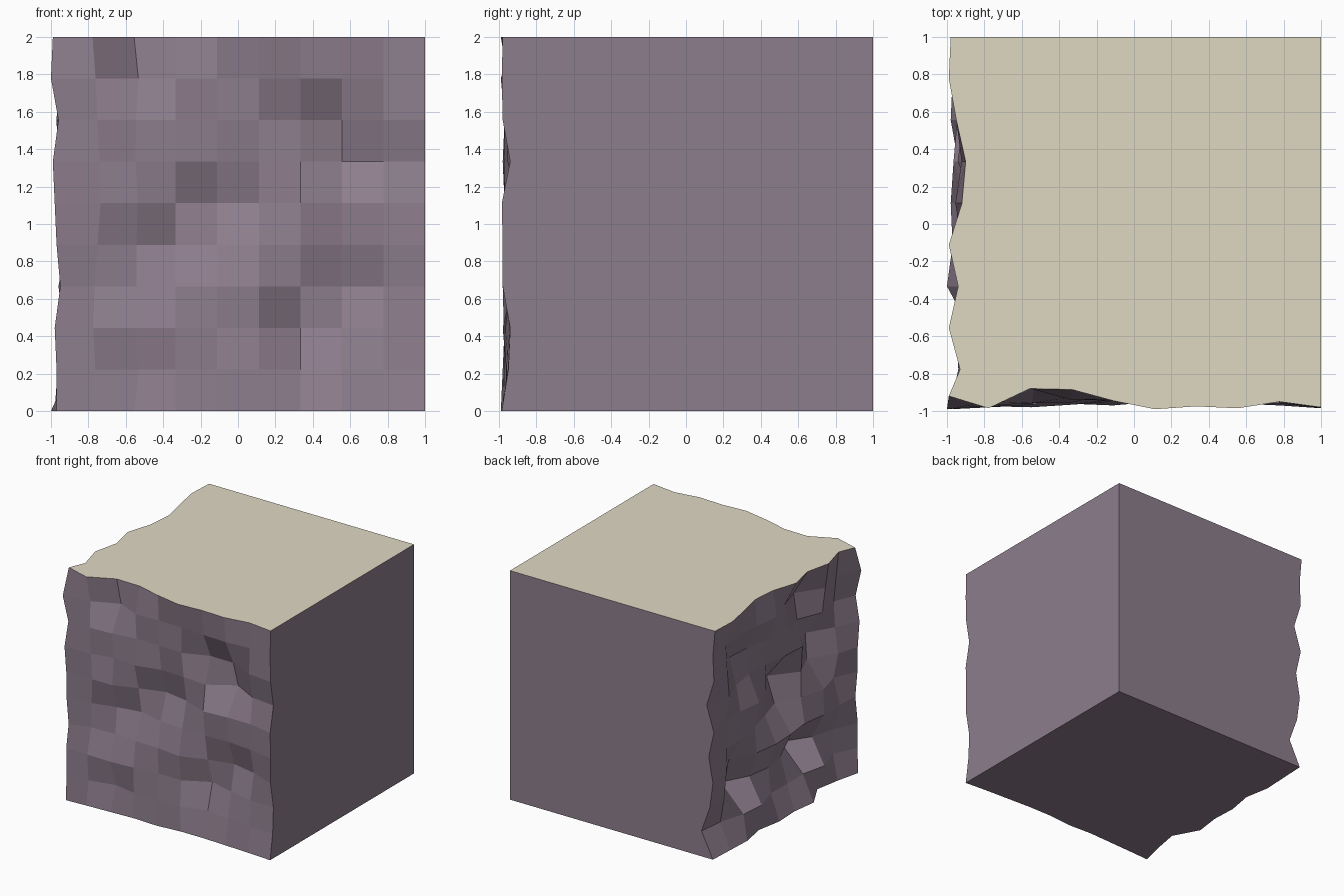
import bpy, bmesh, math, random

if "Cube" in bpy.data.objects:
    bpy.data.objects.remove(bpy.data.objects["Cube"])

random.seed(11)
N = 9                      # cells per side
STEP = 2 / N


def material(name, rgb):
    m = bpy.data.materials.new(name)
    m.diffuse_color = (*rgb, 1)
    m.use_nodes = True
    m.node_tree.nodes["Principled BSDF"].inputs["Base Color"].default_value = m.diffuse_color
    return m


purple = material("purple_grey_rock", (0.27, 0.208, 0.268))
tan = material("pale_sand_top", (0.74, 0.69, 0.54))

# Inward depth along the outer edges of the two rough walls.
# Front wall: column 0 is the right edge, column 9 the rough corner.
# Left wall: column 0 is the rough corner, column 9 the back edge.
# Side profiles run from the bottom up; pits are (across, height, depth).
front = dict(
    top=[.02, .05, .015, .025, .01, .055, .115, .12, .015, .08],
    bottom=[.015, .03, .04, .05, .05, .03, .04, .03, .02, .01],
    right=[.015, .05, .06, .02, .02, .015, .06, .02, .015, .02],
    corner=[.01, .02, .03, .02, .02, .03, .02, .03, .01, .08],
    base=.02, noise=.06, width=.035,
    pits=[(.56, 1.33, .13), (.4, 1.56, .10), (-.33, .9, .12), (0, 1.1, .12),
          (.56, .69, .13), (.33, .42, .09), (-.56, 1.78, .07)])
left = dict(
    top=[.03, .07, .01, .06, .01, .08, .10, .05, .01, .02],
    bottom=[.01, .08, .12, 0, .03, .02, .06, .02, .03, .04],
    back=[.04, .15, .07, .04, .08, .03, .10, .03, .04, .02],
    corner=[.03, .03, .02, .05, .03, .02, .01, .04, 0, .01],
    base=.03, noise=.10, width=.03,
    pits=[(-.11, 1.0, .27), (.56, .55, .25), (-.56, 1.25, .22),
          (-.33, .42, .24), (-.25, 1.75, .15), (.5, 1.6, .12),
          (.2, 1.45, .12)])


def depth(wall, u, z):
    """Random roughness plus rounded hollows."""
    d = wall["base"] + random.uniform(0, wall["noise"])
    for pu, pz, amount in wall["pits"]:
        d += amount * math.exp(-((u - pu) ** 2 + (z - pz) ** 2) / wall["width"])
    return d


bm = bmesh.new()
cols = [[] for _ in range(2 * N + 1)]

# Front wall, running from the right edge to the rough corner
for c in range(N + 1):
    for r in range(N + 1):
        x, z = 1 - c * STEP, r * STEP
        if r == N:
            d = front["top"][c]
        elif r == 0:
            d = front["bottom"][c]
        elif c == 0:
            d = front["right"][r]
        elif c == N:
            d = front["corner"][r]
        else:
            d = depth(front, x, z)
        if c == N:
            x += left["corner"][r]
        elif c >= N - 2 and 0 < r < N:      # the corner wear spreads sideways
            x += random.uniform(0, .03 * (c - N + 3))
        cols[c].append(bm.verts.new((x, -1 + d, z)))

# Left wall, running from the rough corner to the back edge
for c in range(1, N + 1):
    for r in range(N + 1):
        y, z = -1 + c * STEP, r * STEP
        if r == N:
            d = left["top"][c]
        elif r == 0:
            d = left["bottom"][c]
        elif c == N:
            d = left["back"][r]
        else:
            d = depth(left, y, z)
        cols[N + c].append(bm.verts.new((-1 + d, y, z)))

for a, b in zip(cols, cols[1:]):
    for r in range(N):
        bm.faces.new((a[r], a[r + 1], b[r + 1], b[r]))

# Flat sides close the block
low, high = [bm.verts.new((1, 1, z)) for z in (0, 2)]
bm.faces.new(cols[0] + [high, low])
bm.faces.new(cols[-1] + [high, low])
bm.faces.new([c[0] for c in cols] + [low])
top = bm.faces.new([c[-1] for c in cols] + [high])
top.material_index = 1
bmesh.ops.recalc_face_normals(bm, faces=bm.faces[:])

mesh = bpy.data.meshes.new("cliff_corner_block")
bm.to_mesh(mesh)
bm.free()
mesh.materials.append(purple)
mesh.materials.append(tan)
block = bpy.data.objects.new("cliff_corner_block", mesh)
bpy.context.collection.objects.link(block)
